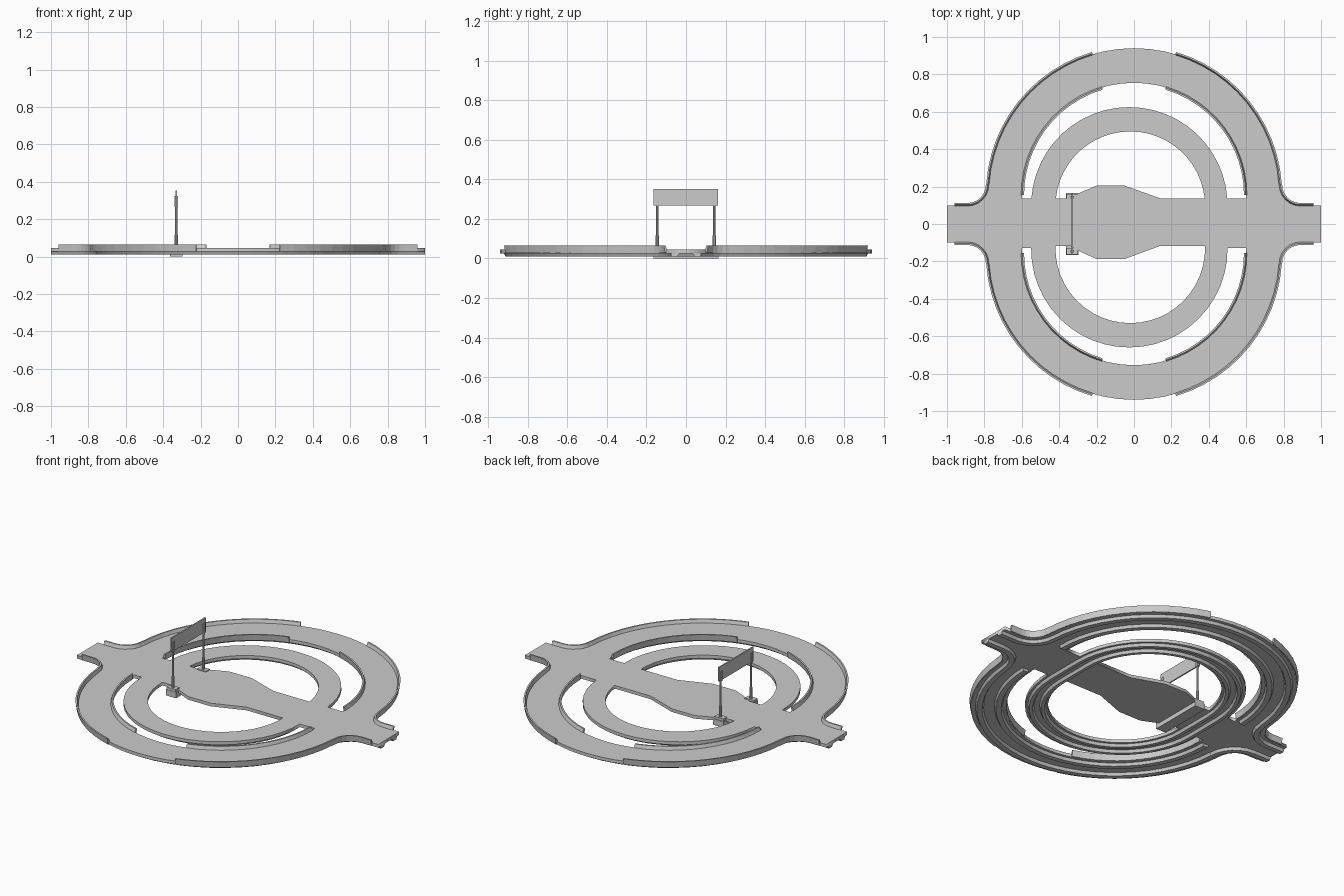
import bpy, bmesh
from math import sin, cos, asin, radians, pi

if "Cube" in bpy.data.objects:
    bpy.data.objects.remove(bpy.data.objects["Cube"])

Z0, Z1 = 0.026, 0.045          # road deck underside and top
R_OUT, R_IN, CY = 0.78, 0.60, 0.16


def arc(cx, cy, r, a0, a1, n):
    return [(cx + r * cos(a0 + (a1 - a0) * i / n), cy + r * sin(a0 + (a1 - a0) * i / n))
            for i in range(n + 1)]


def rad_arc(cx, cy, r, d0, d1, n):
    return arc(cx, cy, r, radians(d0), radians(d1), n)


def flip(pts, sx=1, sy=1):
    return [(x * sx, y * sy) for x, y in pts]


def finish(name, bm):
    bmesh.ops.recalc_face_normals(bm, faces=bm.faces)
    me = bpy.data.meshes.new(name)
    bm.to_mesh(me)
    bm.free()
    ob = bpy.data.objects.new(name, me)
    bpy.context.collection.objects.link(ob)
    return ob


def plate(name, loops, z0, z1):
    """Flat slab with holes from closed outlines."""
    cu = bpy.data.curves.new(name, 'CURVE')
    cu.dimensions, cu.fill_mode = '2D', 'BOTH'
    cu.extrude = (z1 - z0) / 2
    for pts in loops:
        sp = cu.splines.new('POLY')
        sp.points.add(len(pts) - 1)
        for p, (x, y) in zip(sp.points, pts):
            p.co = (x, y, 0, 1)
        sp.use_cyclic_u = True
    ob = bpy.data.objects.new(name, cu)
    ob.location.z = (z0 + z1) / 2
    bpy.context.collection.objects.link(ob)
    bpy.context.view_layer.objects.active = ob
    ob.select_set(True)
    bpy.ops.object.convert(target='MESH')
    bpy.context.active_object.select_set(False)


def sweep(name, path, profile, sx=1, sy=1, closed=False):
    """Loft a closed (offset, z) profile along path(offset)."""
    bm = bmesh.new()
    rows = [[bm.verts.new((x, y, z)) for x, y in flip(path(d), sx, sy)] for d, z in profile]
    n = len(rows[0])
    for k, a in enumerate(rows):
        b = rows[(k + 1) % len(rows)]
        for i in range(n if closed else n - 1):
            j = (i + 1) % n
            bm.faces.new((a[i], a[j], b[j], b[i]))
    if not closed:
        bm.faces.new([r[0] for r in rows])
        bm.faces.new([r[-1] for r in rows])
    return finish(name, bm)


def box(name, x0, x1, y0, y1, z0, z1):
    bm = bmesh.new()
    bmesh.ops.create_cube(bm, size=1)
    for v in bm.verts:
        v.co = ((x0 + x1) / 2 + v.co.x * (x1 - x0), (y0 + y1) / 2 + v.co.y * (y1 - y0),
                (z0 + z1) / 2 + v.co.z * (z1 - z0))
    return finish(name, bm)


def cylinder(name, x, y, r, z0, z1):
    bm = bmesh.new()
    bmesh.ops.create_cone(bm, cap_ends=True, segments=10, radius1=r, radius2=r, depth=z1 - z0)
    ob = finish(name, bm)
    ob.location = (x, y, (z0 + z1) / 2)


# quarter of the outer edge: road end, flared corner, then ring up to an end angle
def outer_edge(d, x_start=1.0, a_end=90, n=14):
    return ([(x_start, 0.1 - d)] + rad_arc(0.89, 0.21, 0.11 + d, 270, 180, 6)
            + rad_arc(0, CY, R_OUT - d, 4, a_end, n))


def outer_half(d):
    q = outer_edge(d)
    return q + flip(q[:-1], -1)[::-1]


# hole between the two rings, and hole inside the inner ring
def crescent(y_edge, cy_in):
    a, b = asin((y_edge - 0.155) / R_IN), asin((y_edge - cy_in) / 0.525)
    return (arc(0, 0.155, R_IN, a, pi - a, 28)
            + arc(-0.025, cy_in, 0.525, pi - b, b, 24))


def inner_hole(y_edge, cy, y_bulge):
    a = asin((y_edge - cy) / 0.4)
    return (arc(-0.02, cy, 0.4, a, pi - a, 24)
            + [(-0.34, y_edge), (-0.29, y_edge + 0.03), (-0.2, y_bulge),
               (-0.05, y_bulge), (0.14, y_edge)])


# road deck with rings, crossing road and central widening
outline = outer_half(0) + flip(outer_half(0), 1, -1)[::-1]
plate("road_deck", [outline,
                    crescent(0.137, 0.10), flip(crescent(0.128, 0.135), 1, -1),
                    inner_hole(0.137, 0.095, 0.205),
                    flip(inner_hole(0.117, 0.13, 0.187), 1, -1)], Z0, Z1)

# girders under the deck and guard rails on its edges


def girder(d0, d1):
    return [(d0, Z0), (d0 + 0.008, 0.01), (d1 - 0.008, 0.01), (d1, Z0)]


RAIL = [(-0.006, 0.028), (-0.012, 0.065), (-0.003, 0.065), (0.004, Z1), (0.004, 0.028)]

for sy, side in ((1, "back"), (-1, "front")):
    sweep(f"outer_girder_{side}", outer_half, girder(0.02, 0.065), 1, sy)
    sweep(f"middle_girder_{side}", lambda d: rad_arc(0, 0.155, R_IN + d, 0, 180, 28),
          girder(0.015, 0.06), 1, sy)
    for sx, end in ((1, "right"), (-1, "left")):
        sweep(f"outer_rail_{side}_{end}", lambda d: outer_edge(d, 0.96, 73.5, 12),
              RAIL, sx, sy)
        sweep(f"inner_rail_{side}_{end}", lambda d: rad_arc(0, 0.155, R_IN + d, 0, 73.5, 12),
              RAIL, sx, sy)


# inner ring girders run around as a closed loop
def inner_loop(d):
    return (rad_arc(-0.022, 0.098, 0.525 - d, 0, 180, 24)
            + rad_arc(-0.022, -0.133, 0.525 - d, 180, 360, 24))


sweep("inner_ring_girder_outer", inner_loop, girder(0.015, 0.05), closed=True)
sweep("inner_ring_girder_inner", inner_loop, girder(0.08, 0.115), closed=True)

# overhead sign gantry
SX = -0.33
box("gantry_crossbeam", SX - 0.034, SX + 0.034, -0.165, 0.165, 0.0, 0.036)
for y, side in ((-0.145, "front"), (0.143, "back")):
    box(f"gantry_footing_{side}", SX - 0.03, SX + 0.03, y - 0.018, y + 0.018, 0.03, 0.05)
    cylinder(f"gantry_sleeve_{side}", SX, y, 0.009, 0.045, 0.115)
    cylinder(f"gantry_post_{side}", SX, y, 0.006, 0.045, 0.325)
    box(f"gantry_bracket_{side}", SX - 0.009, SX + 0.009, y - 0.007, y + 0.007, 0.265, 0.325)
box("gantry_sign_panel", SX - 0.004, SX + 0.004, -0.165, 0.162, 0.268, 0.352)
